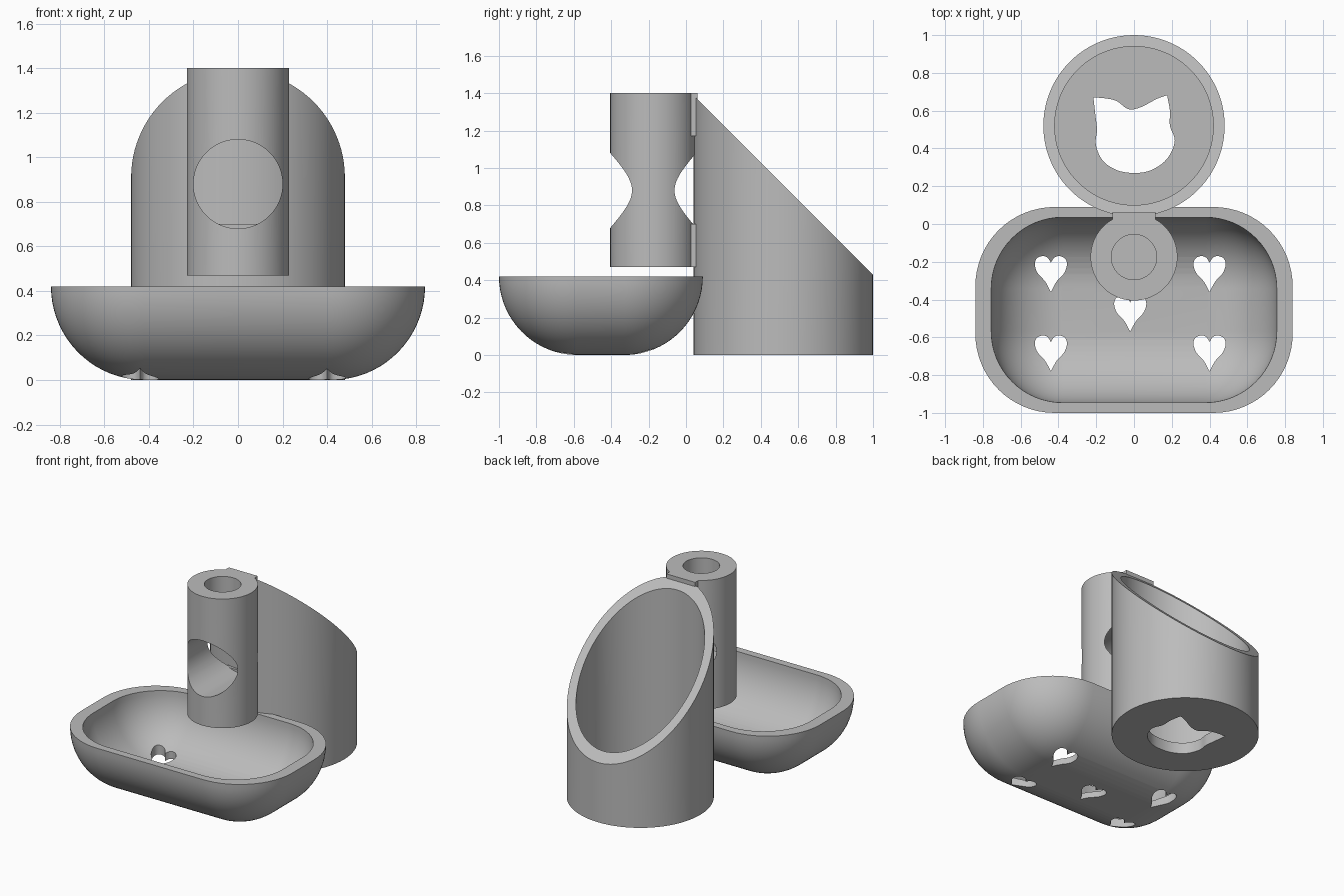
import bpy, bmesh, math
from mathutils import Matrix, Vector

cube = bpy.data.objects.get("Cube")
if cube:
    bpy.data.objects.remove(cube)

grey = bpy.data.materials.new("plain grey")
grey.use_nodes = True
COLOUR = (0.5, 0.5, 0.5, 1)
grey.diffuse_color = COLOUR
grey.node_tree.nodes["Principled BSDF"].inputs["Base Color"].default_value = COLOUR


def finish(bm, name):
    bmesh.ops.recalc_face_normals(bm, faces=bm.faces)
    mesh = bpy.data.meshes.new(name)
    bm.to_mesh(mesh)
    bm.free()
    mesh.materials.append(grey)
    ob = bpy.data.objects.new(name, mesh)
    bpy.context.collection.objects.link(ob)
    return ob


def cylinder(name, radius, low, high, centre, along_y=False):
    bm = bmesh.new()
    bmesh.ops.create_cone(bm, cap_ends=True, segments=96, radius1=radius,
                          radius2=radius, depth=high - low)
    bmesh.ops.translate(bm, verts=bm.verts, vec=(0, 0, (low + high) / 2))
    if along_y:
        bmesh.ops.rotate(bm, verts=bm.verts, matrix=Matrix.Rotation(-math.pi / 2, 3, 'X'))
    bmesh.ops.translate(bm, verts=bm.verts, vec=centre)
    return finish(bm, name)


def box(name, size, centre):
    bm = bmesh.new()
    bmesh.ops.create_cube(bm, size=1)
    bmesh.ops.scale(bm, verts=bm.verts, vec=size)
    bmesh.ops.translate(bm, verts=bm.verts, vec=centre)
    return finish(bm, name)


def prism(name, outline, low, high, offset=(0, 0)):
    bm = bmesh.new()
    face = bm.faces.new([bm.verts.new((x + offset[0], y + offset[1], low)) for x, y in outline])
    top = bmesh.ops.extrude_face_region(bm, geom=[face])["geom"]
    bmesh.ops.translate(bm, vec=(0, 0, high - low),
                        verts=[v for v in top if isinstance(v, bmesh.types.BMVert)])
    return finish(bm, name)


def spline(points, steps=5):
    """Catmull-Rom curve through a few open points."""
    p = [Vector(q) for q in points]
    p = [p[0]] + p + [p[-1]]
    out = []
    for a, b, c, d in zip(p, p[1:], p[2:], p[3:]):
        for i in range(steps):
            t = i / steps
            out.append(0.5 * (2 * b + (c - a) * t + (2 * a - 5 * b + 4 * c - d) * t ** 2
                              + (3 * b - a - 3 * c + d) * t ** 3))
    return out + [p[-1]]


def cut(ob, cutters):
    for c in cutters:
        mod = ob.modifiers.new("cut", 'BOOLEAN')
        mod.operation = 'DIFFERENCE'
        mod.solver = 'EXACT'
        mod.object = c
    bpy.context.view_layer.update()
    done = bpy.data.meshes.new_from_object(ob.evaluated_get(bpy.context.evaluated_depsgraph_get()))
    ob.modifiers.clear()
    ob.data = done
    for c in cutters:
        bpy.data.objects.remove(c)


def smooth(ob):
    bpy.ops.object.select_all(action='DESELECT')
    ob.select_set(True)
    bpy.context.view_layer.objects.active = ob
    bpy.ops.object.shade_smooth_by_angle(angle=math.radians(30))


# Dish: rounded bowl, its inside a smaller copy of the outside
R, FLAT_X, FLAT_Y, MID_Y, ARC = 0.42, 0.42, 0.125, -0.455, 16


def bowl_ring(bm, tilt, scale):
    ring = []
    for k, (sx, sy) in enumerate([(1, 1), (-1, 1), (-1, -1), (1, -1)]):
        for i in range(ARC + 1):
            a = (k + i / ARC) * math.pi / 2
            r = R * math.cos(tilt)
            ring.append(bm.verts.new((scale * (sx * FLAT_X + r * math.cos(a)),
                                      MID_Y + scale * (sy * FLAT_Y + r * math.sin(a)),
                                      R - scale * R * math.sin(tilt))))
    return ring


bm = bmesh.new()
tilts = [math.radians(88) * i / 18 for i in range(19)]
rings = [bowl_ring(bm, t, 1) for t in reversed(tilts)] + [bowl_ring(bm, t, 0.9) for t in tilts]
for low, high in zip(rings, rings[1:]):
    for i in range(len(low)):
        j = (i + 1) % len(low)
        bm.faces.new((low[i], low[j], high[j], high[i]))
bm.faces.new(rings[0])
bm.faces.new(rings[-1])
dish = finish(bm, "dish")

# Heart drain holes
half = spline([(0, 0), (0.018, 0.027), (0.045, 0.035), (0.075, 0.022), (0.085, -0.01),
               (0.07, -0.055), (0.03, -0.1), (0, -0.155)])
heart = half + [Vector((-p.x, p.y)) for p in half[-2:0:-1]]
spots = [(x, y) for x in (-0.44, 0.4) for y in (-0.205, -0.625)] + [(-0.02, -0.415)]
cut(dish, [prism("heart_cutter", heart, -0.1, 0.3, s) for s in spots])
smooth(dish)

# Slanted cup with a cat-head hole in its floor
CUP = (0, 0.52, 0)
cup = cylinder("cup", 0.48, 0, 1.6, CUP)
bore = cylinder("cup_bore", 0.42, 0.08, 2, CUP)
slope = box("slope_cutter", (2, 4, 2), (0, 0, 1))
slope.data.transform(Matrix.Translation((0, 0, 1.43)) @ Matrix.Rotation(-math.pi / 4, 4, 'X'))
face = spline([(-0.215, 0.67), (-0.205, 0.58), (-0.196, 0.5), (-0.202, 0.42), (-0.165, 0.335),
               (-0.09, 0.285), (0, 0.27), (0.09, 0.285), (0.175, 0.345), (0.216, 0.44),
               (0.19, 0.52), (0.19, 0.6), (0.175, 0.682)])
brow = spline([(0.175, 0.682), (0.12, 0.662), (0.035, 0.618), (-0.03, 0.608),
               (-0.09, 0.65), (-0.15, 0.665), (-0.215, 0.67)])
cat = prism("cat_cutter", face + brow[1:-1], -0.1, 0.2)
cut(cup, [bore, slope, cat])
smooth(cup)

# Tower with a top socket and a round window through it
AXIS = (0, -0.175, 0)
tower = cylinder("tower", 0.23, 0.47, 1.4, AXIS)
socket = cylinder("socket_cutter", 0.12, 1.12, 1.6, AXIS)
window = cylinder("window_cutter", 0.2, -0.5, 0.5, (0, -0.175, 0.88), along_y=True)
cut(tower, [socket, window])
smooth(tower)

# Plates joining tower and cup
for name, z in (("upper_bracket", 1.285), ("lower_bracket", 0.585)):
    box(name, (0.23, 0.035, 0.23), (0, 0.043, z))
